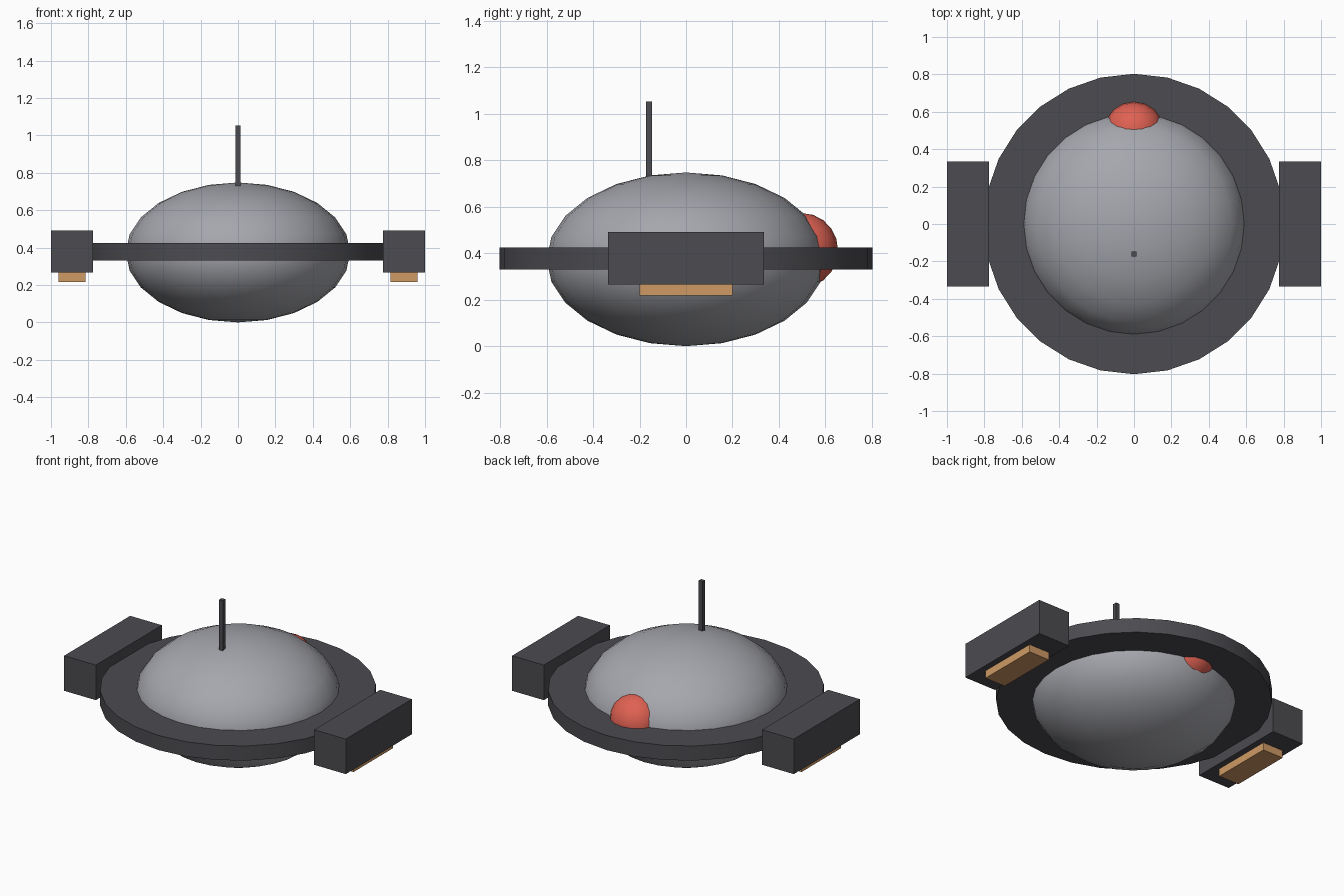
import bpy, math

if "Cube" in bpy.data.objects:
    bpy.data.objects.remove(bpy.data.objects["Cube"])


def material(name, rgb):
    m = bpy.data.materials.new(name)
    m.diffuse_color = (*rgb, 1)
    m.use_nodes = True
    m.node_tree.nodes["Principled BSDF"].inputs["Base Color"].default_value = m.diffuse_color
    return m


light_grey = material("light_grey", (0.38, 0.385, 0.42))
dark_grey = material("dark_grey", (0.072, 0.07, 0.08))
red = material("red", (0.74, 0.12, 0.085))
orange = material("orange", (0.62, 0.32, 0.13))


def finish(name, mat, smooth_angle=None):
    ob = bpy.context.object
    ob.name = name
    ob.data.materials.append(mat)
    bpy.ops.object.transform_apply(location=False, rotation=True, scale=True)
    if smooth_angle:
        bpy.ops.object.shade_smooth_by_angle(angle=math.radians(smooth_angle))
    return ob


def ball(name, centre, radii, segments, rings, mat):
    bpy.ops.mesh.primitive_uv_sphere_add(segments=segments, ring_count=rings, radius=1, location=centre)
    bpy.context.object.scale = radii
    return finish(name, mat, 60)


def box(name, lo, hi, mat):
    centre = [(a + b) / 2 for a, b in zip(lo, hi)]
    bpy.ops.mesh.primitive_cube_add(size=1, location=centre)
    bpy.context.object.scale = [b - a for a, b in zip(lo, hi)]
    return finish(name, mat)


# Flattened round hull
ball("hull", (0, 0, 0.374), (0.6, 0.6, 0.374), 28, 12, light_grey)

# Flat disc around the waist
bpy.ops.mesh.primitive_cylinder_add(vertices=28, radius=0.803, depth=0.094, location=(0, 0, 0.378))
finish("waist_ring", dark_grey, 30)

# Red dome on the back
ball("rear_dome", (0, 0.5, 0.413), (0.16, 0.155, 0.16), 16, 10, red)

# Antenna
box("antenna", (-0.013, -0.173, 0.6), (0.013, -0.147, 1.053), dark_grey)

# Side pods with glowing plates underneath
for side, s in (("left", -1), ("right", 1)):
    def span(a, b):
        return sorted((s * a, s * b))
    x0, x1 = span(0.775, 1.0)
    box(side + "_pod", (x0, -0.335, 0.266), (x1, 0.335, 0.491), dark_grey)
    x0, x1 = span(0.815, 0.96)
    box(side + "_pod_vent", (x0, -0.2, 0.217), (x1, 0.2, 0.28), orange)
